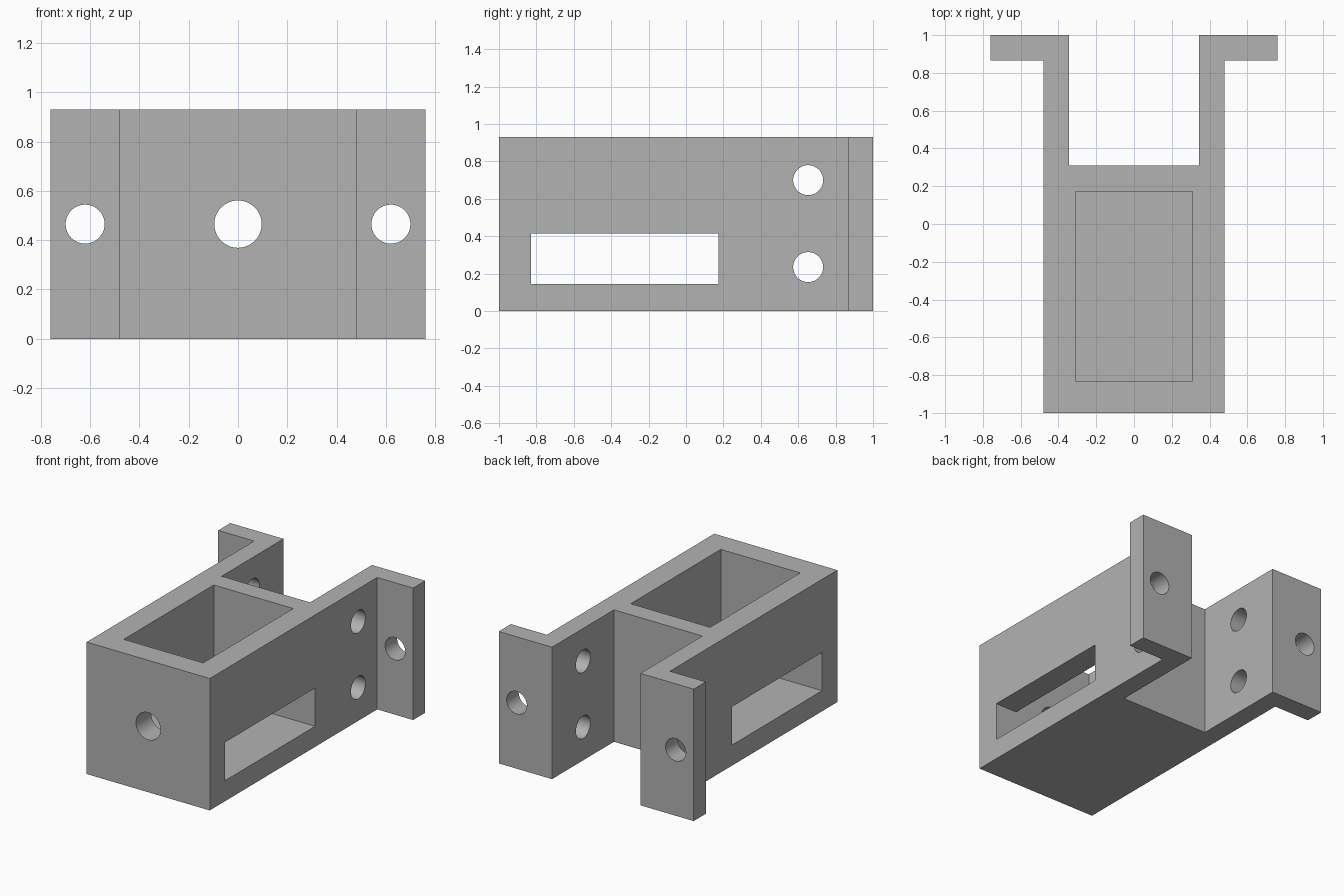
import bpy, bmesh, math
from mathutils import Matrix, Vector

if "Cube" in bpy.data.objects:
    bpy.data.objects.remove(bpy.data.objects["Cube"])

H = 0.93          # overall height
FLOOR = 0.145     # pocket floor, level with the slot sill

grey = bpy.data.materials.new("plain grey")
grey.diffuse_color = (0.448, 0.448, 0.448, 1)
grey.use_nodes = True
grey.node_tree.nodes["Principled BSDF"].inputs["Base Color"].default_value = grey.diffuse_color


def add_object(name, bm):
    mesh = bpy.data.meshes.new(name)
    bmesh.ops.recalc_face_normals(bm, faces=bm.faces)
    bm.to_mesh(mesh)
    bm.free()
    mesh.materials.append(grey)
    obj = bpy.data.objects.new(name, mesh)
    bpy.context.collection.objects.link(obj)
    return obj


def box(name, lo, hi):
    lo, hi = Vector(lo), Vector(hi)
    bm = bmesh.new()
    bmesh.ops.create_cube(bm, size=1, matrix=Matrix.Translation((lo + hi) / 2)
                          @ Matrix.Diagonal((*(hi - lo), 1)))
    return add_object(name, bm)


def rod(name, centre, radius, length, axis):
    turn = Matrix.Rotation(math.pi / 2, 4, 'Y' if axis == 'X' else 'X')
    bm = bmesh.new()
    bmesh.ops.create_cone(bm, cap_ends=True, segments=64, radius1=radius, radius2=radius,
                          depth=length, matrix=Matrix.Translation(centre) @ turn)
    return add_object(name, bm)


# Bracket body: mirrored plan outline with two legs and outward flanges
half = [(0.48, -1), (0.48, 0.865), (0.76, 0.865), (0.76, 1), (0.345, 1), (0.345, 0.31)]
outline = half + [(-x, y) for x, y in reversed(half)]
bm = bmesh.new()
base = bm.faces.new([bm.verts.new((x, y, 0)) for x, y in outline])
top = bmesh.ops.extrude_face_region(bm, geom=[base])["geom"]
bmesh.ops.translate(bm, verts=[v for v in top if isinstance(v, bmesh.types.BMVert)], vec=(0, 0, H))
bracket = add_object("bracket_body", bm)

# Cutters: open pocket, side slot, front bore, leg and flange holes
cutters = [
    box("pocket_cutter", (-0.31, -0.83, FLOOR), (0.31, 0.173, 1.2)),
    box("slot_cutter", (-0.6, -0.83, FLOOR), (0.6, 0.173, 0.415)),
    rod("bore_cutter", (0, -0.35, H / 2), 0.096, 1.6, 'Y'),
]
for z in (0.235, 0.7):
    cutters.append(rod("leg_hole_cutter", (0, 0.653, z), 0.08, 1.2, 'X'))
for side in (-1, 1):
    cutters.append(rod("flange_hole_cutter", (side * 0.62, 0.93, H / 2), 0.079, 0.4, 'Y'))

bpy.context.view_layer.objects.active = bracket
bracket.select_set(True)
for cutter in cutters:
    mod = bracket.modifiers.new("cut", 'BOOLEAN')
    mod.operation, mod.solver, mod.object = 'DIFFERENCE', 'EXACT', cutter
    bpy.ops.object.modifier_apply(modifier=mod.name)
    bpy.data.objects.remove(cutter)

# Smooth hole walls, crisp edges
bpy.ops.object.shade_smooth_by_angle(angle=math.radians(30))
